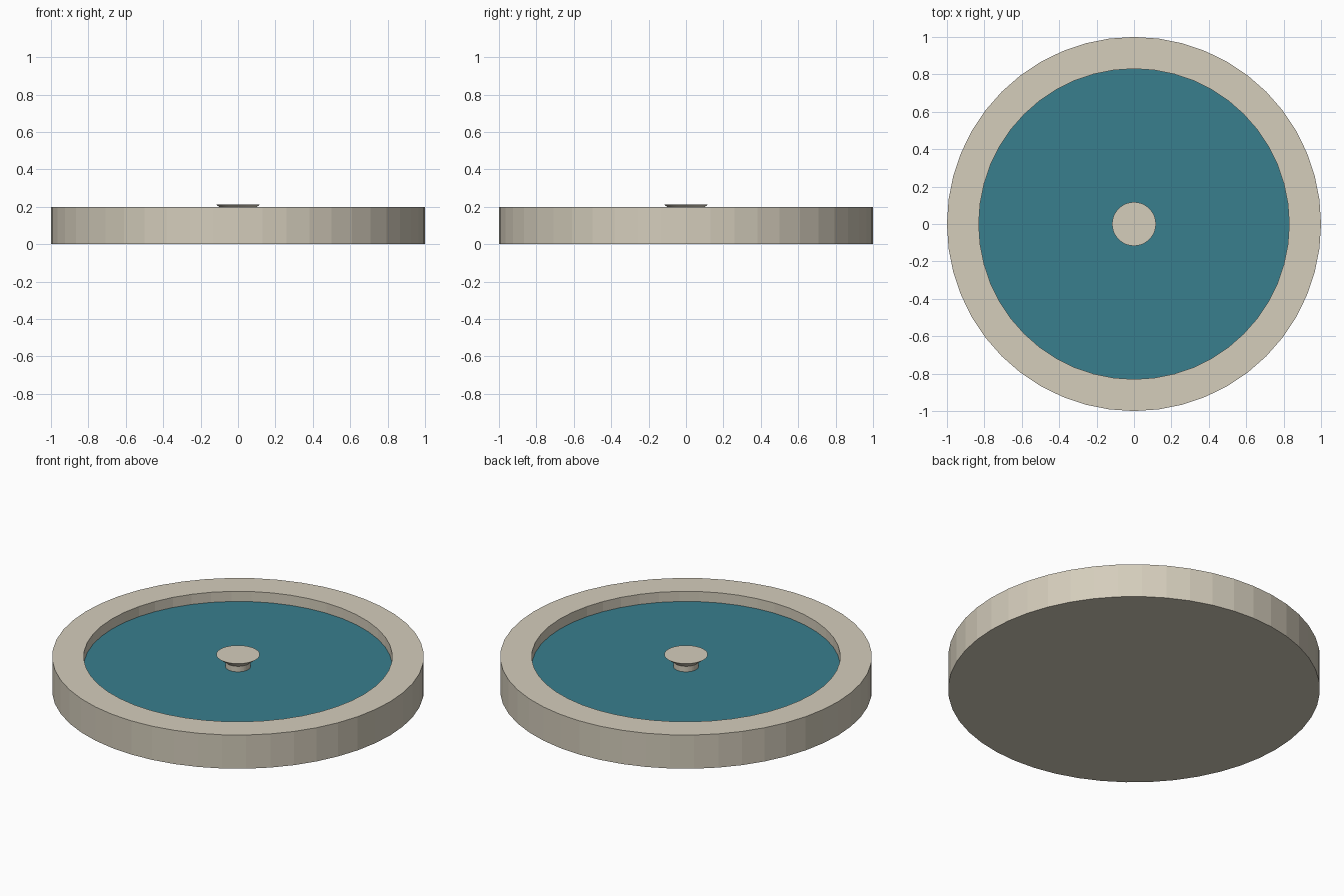
import bpy, bmesh, math

if "Cube" in bpy.data.objects:
    bpy.data.objects.remove(bpy.data.objects["Cube"])


def lathe(name, profile, sides, color=None):
    """Revolve an (r, z) profile that starts and ends on the z axis."""
    bm = bmesh.new()
    rings = []
    for r, z in profile:
        if r == 0:
            rings.append([bm.verts.new((0, 0, z))])
        else:
            rings.append([bm.verts.new((r * math.cos(2 * math.pi * i / sides),
                                        r * math.sin(2 * math.pi * i / sides), z))
                          for i in range(sides)])
    for a, b in zip(rings, rings[1:]):
        # Caps are single n-gons, so pole rings only mark where a cap goes
        if len(a) == 1:
            bm.faces.new(list(reversed(b)))
        elif len(b) == 1:
            bm.faces.new(a)
        else:
            for i in range(sides):
                j = (i + 1) % sides
                bm.faces.new((a[i], a[j], b[j], b[i]))
    for ring in (rings[0], rings[-1]):
        bm.verts.remove(ring[0])
    bmesh.ops.recalc_face_normals(bm, faces=bm.faces)
    mesh = bpy.data.meshes.new(name)
    bm.to_mesh(mesh)
    bm.free()
    obj = bpy.data.objects.new(name, mesh)
    bpy.context.collection.objects.link(obj)
    if color:
        mat = bpy.data.materials.new(name + "_material")
        mat.diffuse_color = color
        mat.use_nodes = True
        mat.node_tree.nodes["Principled BSDF"].inputs["Base Color"].default_value = mat.diffuse_color
        mesh.materials.append(mat)
    return obj


STONE = (0.66, 0.61, 0.50, 1)
WATER = (0.04, 0.21, 0.27, 1)
SIDES = 48

# Round basin with a wide flat rim and a floor under the water
lathe("basin", [(0, 0), (1, 0), (1, 0.2), (0.83, 0.2), (0.83, 0.06), (0, 0.06)], SIDES, STONE)

# Water filling the basin
lathe("water", [(0, 0.06), (0.83, 0.06), (0.83, 0.14), (0, 0.14)], SIDES, WATER)

# Central spout: short stem flaring to a flat cap
lathe("spout", [(0, 0.06), (0.067, 0.06), (0.067, 0.173), (0.117, 0.212), (0, 0.212)], SIDES, STONE)
